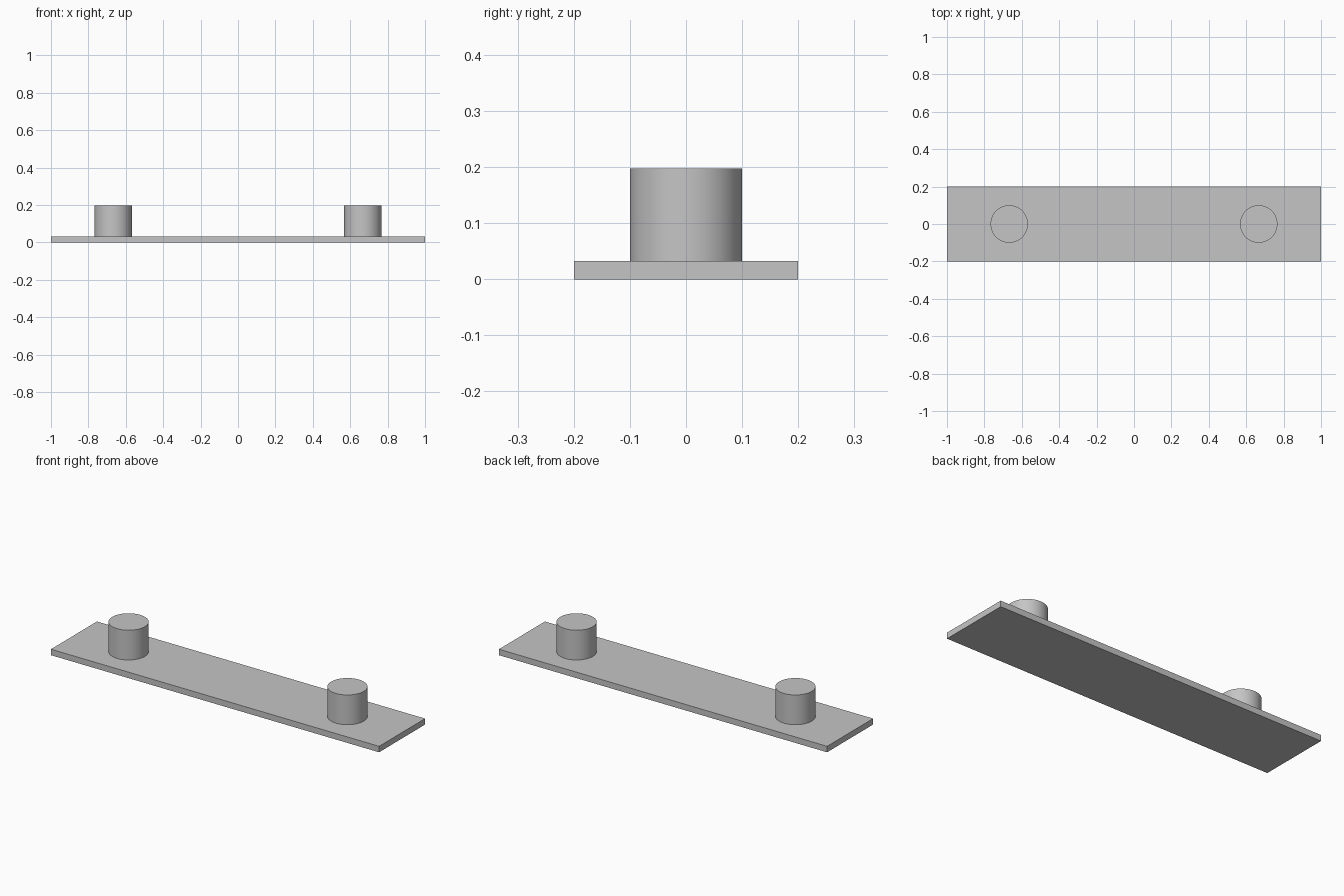
import bpy
import math

cube = bpy.data.objects.get("Cube")
if cube:
    bpy.data.objects.remove(cube, do_unlink=True)

LENGTH, WIDTH, THICKNESS = 2.0, 0.4, 0.033
PEG_RADIUS, PEG_TOP, PEG_X = 0.1, 0.197, 0.667

# Single plain grey
grey = bpy.data.materials.new("light grey")
grey.use_nodes = True
colour = (0.56, 0.56, 0.56, 1.0)
grey.diffuse_color = colour
grey.node_tree.nodes["Principled BSDF"].inputs["Base Color"].default_value = colour

# Flat base plate
bpy.ops.mesh.primitive_cube_add(size=1, location=(0, 0, THICKNESS / 2))
plate = bpy.context.object
plate.name = "base_plate"
plate.scale = (LENGTH, WIDTH, THICKNESS)
bpy.ops.object.transform_apply(location=False, rotation=False, scale=True)
plate.data.materials.append(grey)


# Round pegs standing on the plate
def add_peg(name, x):
    height = PEG_TOP - THICKNESS
    bpy.ops.mesh.primitive_cylinder_add(
        vertices=64, radius=PEG_RADIUS, depth=height,
        location=(x, 0, THICKNESS + height / 2))
    peg = bpy.context.object
    peg.name = name
    peg.data.materials.append(grey)
    bpy.ops.object.shade_smooth_by_angle(angle=math.radians(30))


for name, side in (("left_peg", 1), ("right_peg", -1)):
    add_peg(name, side * PEG_X)
